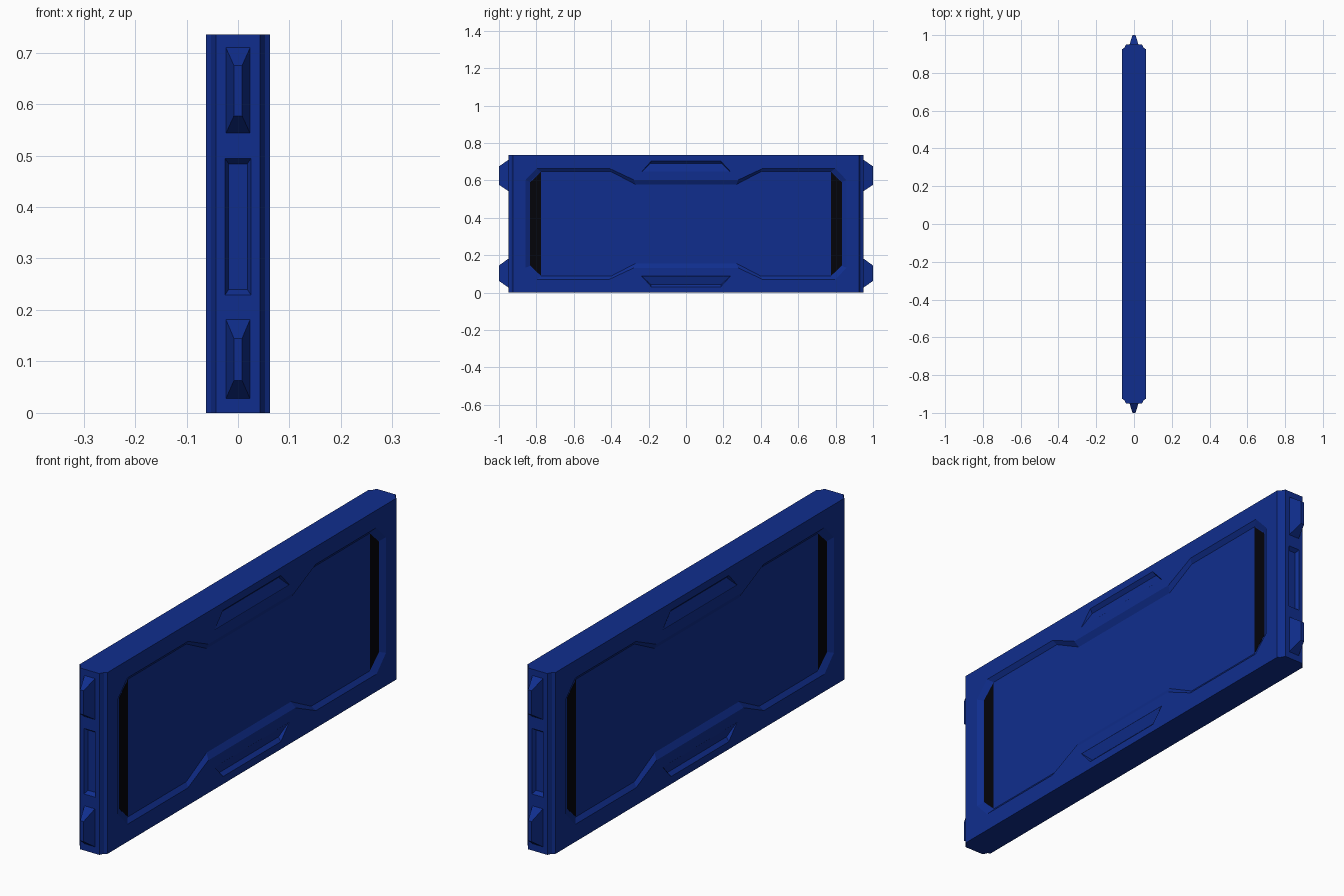
import bpy, bmesh

if "Cube" in bpy.data.objects:
    bpy.data.objects.remove(bpy.data.objects["Cube"])

H = 0.735       # panel height
T = 0.0625      # half thickness
D = 0.014       # recess depth


def material(name, rgb):
    m = bpy.data.materials.new(name)
    m.diffuse_color = (*rgb, 1)
    m.use_nodes = True
    m.node_tree.nodes["Principled BSDF"].inputs["Base Color"].default_value = m.diffuse_color
    return m


BLUE = material("blue", (0.005, 0.027, 0.27))
DARK = material("dark", (0.001, 0.001, 0.003))


def loft(name, a, b, mat=BLUE):
    """Closed solid between two matching loops of 3D points."""
    bm = bmesh.new()
    va = [bm.verts.new(p) for p in a]
    vb = [bm.verts.new(p) for p in b]
    bm.faces.new(va)
    bm.faces.new(vb[::-1])
    n = len(a)
    for i in range(n):
        j = (i + 1) % n
        bm.faces.new((va[i], vb[i], vb[j], va[j]))
    bmesh.ops.recalc_face_normals(bm, faces=bm.faces)
    me = bpy.data.meshes.new(name)
    bm.to_mesh(me)
    bm.free()
    me.materials.append(mat)
    ob = bpy.data.objects.new(name, me)
    bpy.context.collection.objects.link(ob)
    return ob


def cut(target, cutter):
    bpy.context.view_layer.objects.active = target
    mod = target.modifiers.new("cut", 'BOOLEAN')
    mod.operation = 'DIFFERENCE'
    mod.solver = 'EXACT'
    mod.object = cutter
    bpy.ops.object.modifier_apply(modifier=mod.name)
    bpy.data.objects.remove(cutter)


def four_way(q):
    """Mirror a quarter outline (u, v) to a full loop around the origin."""
    r = q[::-1]
    return (q + [(-u, v) for u, v in r] + [(-u, -v) for u, v in q]
            + [(u, -v) for u, v in r])


def rect(u, v0, v1):
    return [(-u, v0), (u, v0), (u, v1), (-u, v1)]


# Panel body with stepped, chamfered ends
prof = four_way([(T, 0.925), (0.052, 0.932), (0.043, 0.95)])
body = loft("panel_body", [(x, y, 0) for x, y in prof], [(x, y, H) for x, y in prof])

# Outlines of the notched recess, measured from mid height
outer = four_way([(0.86, 0.235), (0.80, 0.298), (0.41, 0.298), (0.28, 0.237)])
inner = four_way([(0.835, 0.225), (0.775, 0.279), (0.40, 0.279), (0.27, 0.211)])

for s in (-1, 1):
    # Large recess on each broad face
    cut(body, loft("recess_cutter",
                   [(s * (T + 0.001), y, H / 2 + z) for y, z in outer],
                   [(s * (T - D), y, H / 2 + z) for y, z in inner]))
    # Sloped finger grips near top and bottom edges
    for k in (-1, 1):
        top = [(-0.24, 0.278, 0), (0.24, 0.278, 0), (0.185, 0.338, 0), (-0.185, 0.338, 0)]
        low = [(-0.235, 0.280, 0.001), (0.235, 0.280, 0.001),
               (0.19, 0.323, D), (-0.19, 0.323, D)]
        cut(body, loft("grip_cutter",
                       [(s * (T + 0.001), y, H / 2 + k * z) for y, z, d in top],
                       [(s * (T - d), y, H / 2 + k * z) for y, z, d in low]))
    # Slot in each narrow end
    cut(body, loft("slot_cutter",
                   [(x, s * 0.951, z) for x, z in rect(0.026, 0.228, 0.495)],
                   [(x, s * 0.935, z) for x, z in rect(0.018, 0.240, 0.484)]))

for s in (-1, 1):
    # Tapered connector tabs on the ends
    for z0, z1, t0, t1 in ((0.024, 0.185, 0.063, 0.145), (0.54, 0.713, 0.577, 0.675)):
        loft("connector_tab",
             [(x, s * 0.945, z) for x, z in rect(0.025, z0, z1)],
             [(x, s * 1.0, z) for x, z in rect(0.008, t0, t1)])
    # Dark strips along the short sides of the recess
    for k in (-1, 1):
        strip = [(0.833, -0.223), (0.833, 0.223), (0.775, 0.278), (0.775, -0.278)]
        loft("dark_strip",
             [(s * (T - D - 0.002), k * y, H / 2 + z) for y, z in strip],
             [(s * (T - D + 0.0008), k * y, H / 2 + z) for y, z in strip], DARK)
